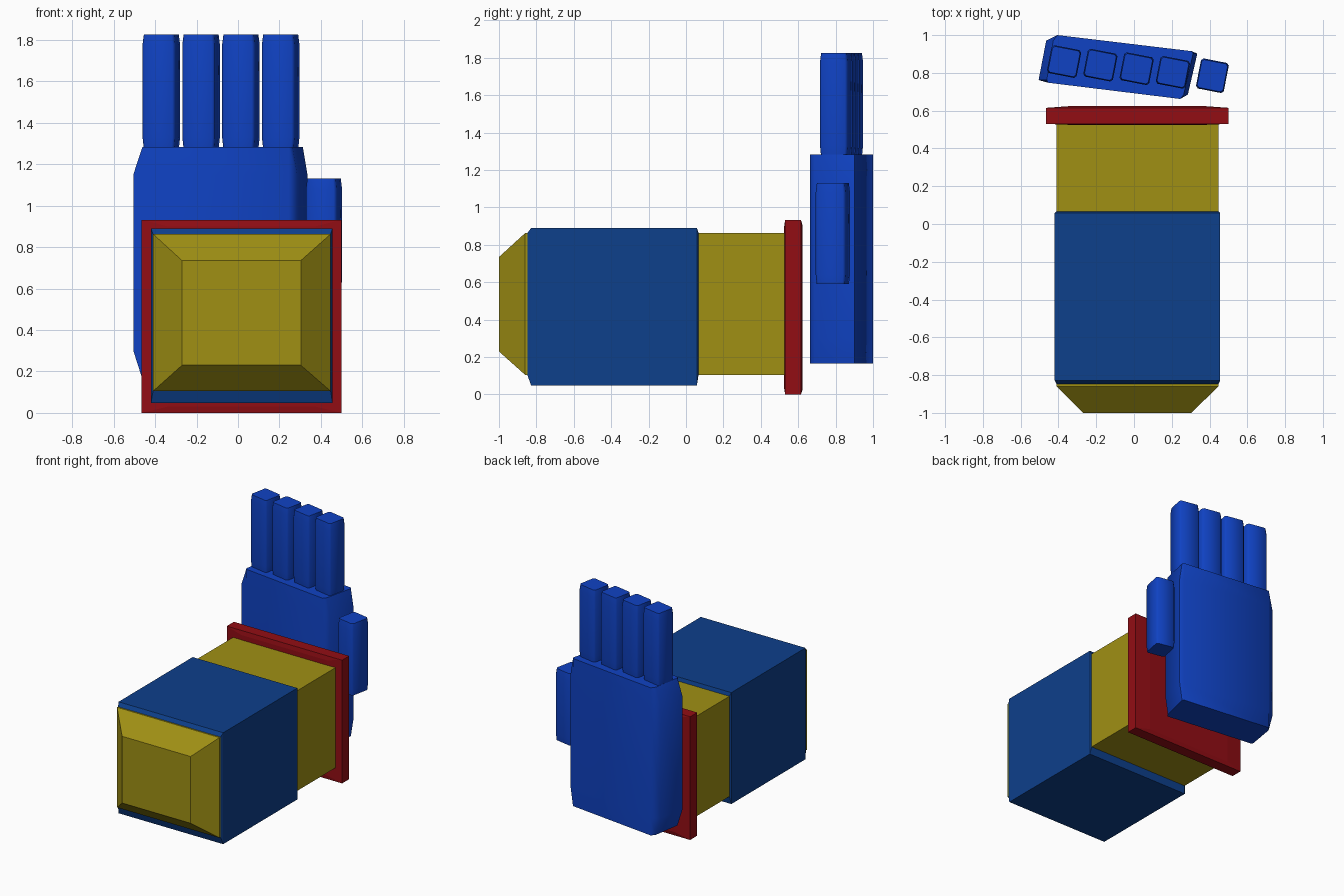
import bpy, bmesh, math

if "Cube" in bpy.data.objects:
    bpy.data.objects.remove(bpy.data.objects["Cube"])


def material(name, rgb):
    m = bpy.data.materials.new(name)
    m.diffuse_color = (*rgb, 1)
    m.use_nodes = True
    m.node_tree.nodes["Principled BSDF"].inputs["Base Color"].default_value = m.diffuse_color
    return m


YELLOW = material("yellow", (0.35, 0.28, 0.007))
NAVY = material("sleeve_blue", (0.004, 0.05, 0.26))
RED = material("red", (0.29, 0.004, 0.007))
BLUE = material("hand_blue", (0.005, 0.055, 0.55))


def loft(name, rings, mat, smooth=None):
    """Skin a closed, capped solid through a list of point rings."""
    bm = bmesh.new()
    loops = [[bm.verts.new(p) for p in ring] for ring in rings]
    n = len(loops[0])
    for a, b in zip(loops, loops[1:]):
        for i in range(n):
            j = (i + 1) % n
            bm.faces.new((a[i], a[j], b[j], b[i]))
    bm.faces.new(loops[0])
    bm.faces.new(loops[-1])
    bmesh.ops.recalc_face_normals(bm, faces=bm.faces)
    me = bpy.data.meshes.new(name)
    bm.to_mesh(me)
    bm.free()
    me.materials.append(mat)
    ob = bpy.data.objects.new(name, me)
    bpy.context.collection.objects.link(ob)
    if smooth:
        bpy.ops.object.select_all(action='DESELECT')
        ob.select_set(True)
        bpy.context.view_layer.objects.active = ob
        bpy.ops.object.shade_smooth_by_angle(angle=math.radians(smooth))
    return ob


def rect(y, x0, x1, z0, z1):
    return [(x0, y, z0), (x1, y, z0), (x1, y, z1), (x0, y, z1)]


# Arm core with bevelled front end
core = (-0.41, 0.447, 0.105, 0.863)
loft("arm_core", [rect(-1.0, -0.27, 0.303, 0.23, 0.735),
                  rect(-0.86, *core), rect(0.535, *core)], YELLOW)

# Sleeve around the arm, tapering onto the core at both ends
sleeve = (-0.42, 0.456, 0.047, 0.89)
loft("sleeve", [rect(-0.848, *core), rect(-0.828, *sleeve),
                rect(0.058, *sleeve), rect(0.067, *core)], NAVY)

# Cuff plate, with slightly raised faces
plate = (-0.465, 0.5, 0.0, 0.932)
inner = (-0.34, 0.375, 0.03, 0.9)
loft("cuff_plate", [rect(0.525, *inner), rect(0.53, *plate),
                    rect(0.615, *plate), rect(0.624, *inner)], RED)

# Palm: turned slab, corners cut at top and bottom
full = [(-0.505, 0.762), (-0.465, 0.97), (-0.405, 1.0), (0.305, 0.915),
        (0.335, 0.902), (0.285, 0.685), (0.245, 0.662), (-0.455, 0.748)]
shift = [0.043, 0.037, 0, 0, -0.022, -0.022, 0, 0]
cut = [(x + d, y) for (x, y), d in zip(full, shift)]
loft("palm", [[(x, y, z) for x, y in ring] for ring, z in
              ((cut, 0.165), (full, 0.30), (full, 1.15), (cut, 1.282))],
     BLUE, 50)


def finger(name, cx, cy, z0, z1, w, d):
    """Square finger turned with the hand, eased edges and slimmer ends."""
    a = math.radians(-11)
    e = 0.012
    prof = []
    for sx, sy in ((-1, -1), (1, -1), (1, 1), (-1, 1)):
        p = [(sx * (w / 2 - e), sy * d / 2), (sx * w / 2, sy * (d / 2 - e))]
        prof += p if sx * sy < 0 else p[::-1]
    rings = []
    for z, s in ((z0, 0.94), (z0 + 0.05, 1), (z1 - 0.05, 1), (z1, 0.93)):
        rings.append([(cx + s * (x * math.cos(a) - y * math.sin(a)),
                       cy + s * (x * math.sin(a) + y * math.cos(a)), z)
                      for x, y in prof])
    loft(name, rings, BLUE, 50)


# Four fingers and the thumb
for i in range(4):
    finger(f"finger_{i + 1}", -0.37 + 0.192 * i, 0.86 - 0.019 * i,
           1.28, 1.827, 0.16, 0.15)
finger("thumb", 0.415, 0.785, 0.59, 1.132, 0.15, 0.162)
